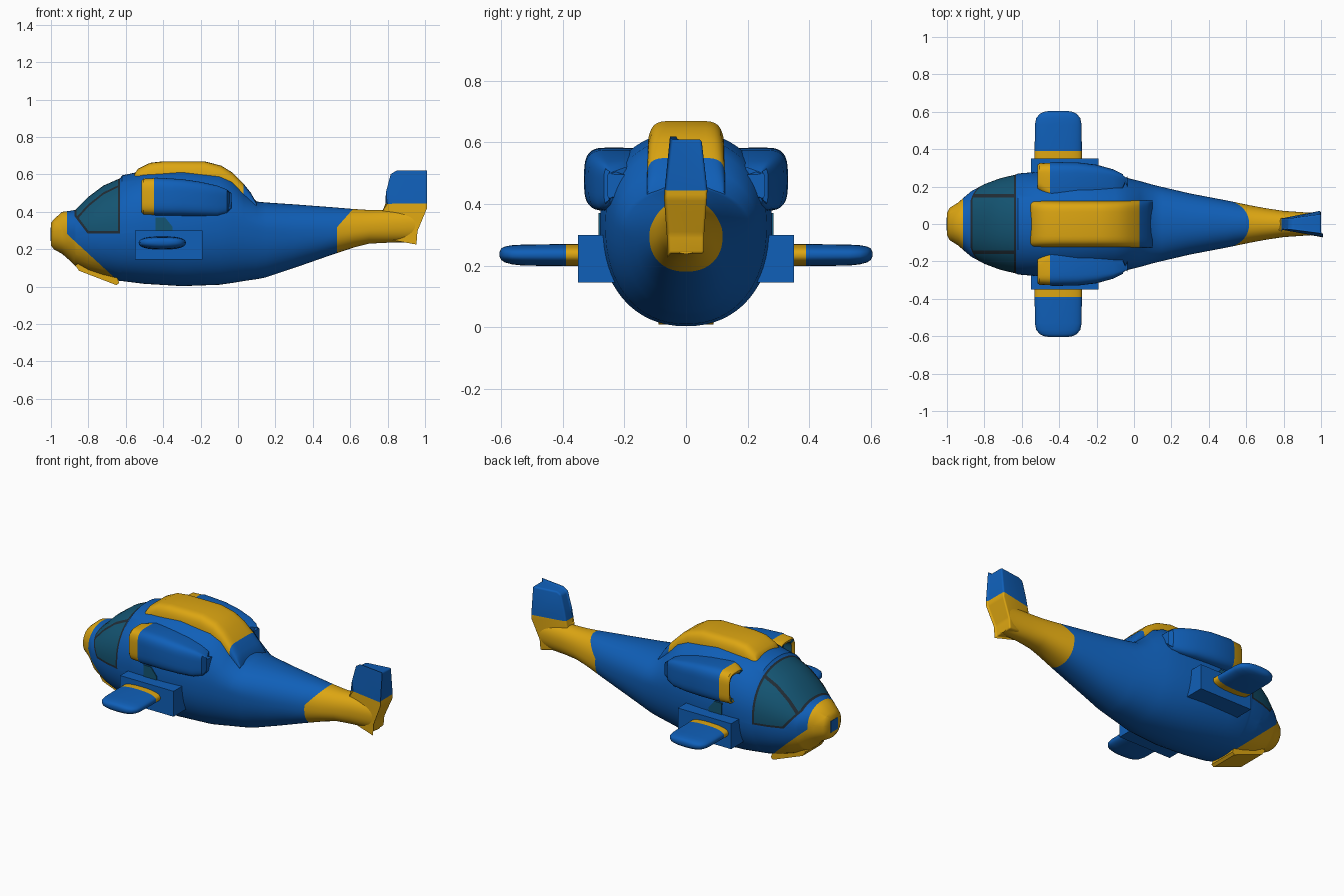
import bpy, bmesh, math
from mathutils import Vector

cube = bpy.data.objects.get("Cube")
if cube:
    bpy.data.objects.remove(cube, do_unlink=True)


def material(name, r, g, b):
    mat = bpy.data.materials.new(name)
    mat.use_nodes = True
    mat.diffuse_color = (r, g, b, 1)
    shader = mat.node_tree.nodes["Principled BSDF"]
    shader.inputs["Base Color"].default_value = (r, g, b, 1)
    shader.inputs["Roughness"].default_value = 0.5
    return mat


materials = [material("blue paint", .005, .115, .48),
             material("gold paint", .72, .38, .006),
             material("teal glass", .007, .09, .17),
             material("dark frame", .015, .025, .035)]
BLUE, GOLD, GLASS, DARK = range(4)


def finish(bm, name, paint, mirrored=False, angle=40):
    """Colour the faces by a rule of their centre and add the object."""
    bmesh.ops.recalc_face_normals(bm, faces=bm.faces)
    for face in bm.faces:
        face.material_index = paint(face.calc_center_median())
    mesh = bpy.data.meshes.new(name)
    bm.to_mesh(mesh)
    bm.free()
    for mat in materials:
        mesh.materials.append(mat)
    obj = bpy.data.objects.new(name, mesh)
    bpy.context.collection.objects.link(obj)
    bpy.ops.object.select_all(action='DESELECT')
    obj.select_set(True)
    bpy.context.view_layer.objects.active = obj
    bpy.ops.object.shade_smooth_by_angle(angle=math.radians(angle))
    if mirrored:
        mirror = obj.modifiers.new("mirror", 'MIRROR')
        mirror.use_axis = (False, True, False)
    return obj


def loft(stations, power=2, sides=48, centre=0, along_y=False):
    """Skin superellipse rings given as (distance, half width, bottom, middle, top)."""
    bm = bmesh.new()
    rings = []
    for d, w, low, mid, high in stations:
        ring = []
        for i in range(sides):
            a = math.tau * i / sides
            c, s = math.cos(a), math.sin(a)
            side = centre + w * math.copysign(abs(c) ** (2 / power), c)
            reach = (high - mid) if s > 0 else (mid - low)
            z = mid + reach * math.copysign(abs(s) ** (2 / power), s)
            ring.append(bm.verts.new((side, d, z) if along_y else (d, side, z)))
        rings.append(ring)
    for r, q in zip(rings, rings[1:]):
        for i in range(sides):
            j = (i + 1) % sides
            bm.faces.new((r[i], r[j], q[j], q[i]))
    bm.faces.new(rings[0])
    bm.faces.new(rings[-1])
    return bm


def prism(profile, y0, y1):
    """Extrude a side profile across the width."""
    bm = bmesh.new()
    near = [bm.verts.new((x, y0, z)) for x, z in profile]
    far = [bm.verts.new((x, y1, z)) for x, z in profile]
    bm.faces.new(near)
    bm.faces.new(far)
    for i in range(len(profile)):
        j = (i + 1) % len(profile)
        bm.faces.new((near[i], near[j], far[j], far[i]))
    return bm


def soften(bm, width):
    sharp = [e for e in bm.edges if e.calc_face_angle(0) > .3]
    bmesh.ops.bevel(bm, geom=sharp, offset=width, segments=4, profile=.5,
                    affect='EDGES', clamp_overlap=True)


def cut(bm, point, normal, low=-2, high=2):
    """Slice the faces lying between two x limits along a plane."""
    faces = [f for f in bm.faces if low < f.calc_center_median().x < high]
    geom = set(faces)
    for f in faces:
        geom.update(f.edges)
        geom.update(f.verts)
    bmesh.ops.bisect_plane(bm, geom=list(geom), plane_co=point, plane_no=normal, dist=1e-5)


# Fuselage: one loft from nose to tail boom
hull = loft([
    (-1, .06, .22, .28, .34), (-.985, .087, .2, .28, .36), (-.94, .115, .175, .28, .4),
    (-.9, .15, .14, .29, .405), (-.87, .175, .11, .29, .41), (-.8, .213, .075, .3, .48),
    (-.72, .243, .05, .31, .54), (-.63, .265, .03, .32, .58), (-.62, .27, .03, .32, .595),
    (-.5, .28, .015, .33, .62), (-.3, .28, .003, .33, .635), (-.1, .262, .01, .33, .615),
    (-.03, .245, .02, .33, .585), (.03, .23, .03, .32, .52), (.1, .21, .04, .31, .455),
    (.15, .198, .05, .3, .45), (.3, .163, .1, .29, .44), (.5, .125, .17, .29, .425),
    (.62, .1, .21, .3, .415), (.7, .085, .23, .31, .41), (.8, .07, .235, .32, .41),
    (.945, .06, .238, .33, .41)], power=2.2, sides=64)

# Canopy outline as planes, each with an inner copy for the frame
FRAME = .012
window = [(Vector((-.63, 0, .4)), Vector((-1, 0, 0))),
          (Vector((-.7, 0, .285)), Vector((0, 0, 1))),
          (Vector((-.88, 0, .385)), Vector((.8, 0, .6))),
          (Vector((-.875, 0, .4)), Vector((1, 0, 0)))]
for point, normal in window:
    cut(hull, point, normal, high=-.6)
    cut(hull, point + normal * FRAME, normal, high=-.62)
PILLAR = (.143, .16)
for y in PILLAR:
    for side in (-1, 1):
        cut(hull, (0, y * side, 0), (0, 1, 0), -.89, -.63)

# Paint borders on the nose and the tail
CHIN = (Vector((-.88, 0, .25)), Vector((.68, 0, .74)))
TAIL = (Vector((.54, 0, .33)), Vector((.75, 0, -.66)))
cut(hull, *CHIN, high=-.6)
cut(hull, (-.915, 0, 0), (1, 0, 0), high=-.8)
cut(hull, *TAIL, low=.3)
cut(hull, (.53, 0, 0), (1, 0, 0), low=.3)


def paint_hull(c):
    depth = min((c - point).dot(normal) for point, normal in window)
    if depth > 0:
        on_pillar = PILLAR[0] < abs(c.y) < PILLAR[1]
        return DARK if depth < FRAME or on_pillar else GLASS
    if c.x < -.915 or (c.x < -.6 and (c - CHIN[0]).dot(CHIN[1]) < 0):
        return GOLD
    if c.x > .53 and (c - TAIL[0]).dot(TAIL[1]) > 0:
        return GOLD
    return BLUE


finish(hull, "fuselage", paint_hull)

# Blue sensor plate on the nose and gold slab under the chin
plate = prism([(-1, .245), (-1, .315), (-.993, .315), (-.993, .245)], -.035, .035)
bmesh.ops.translate(plate, verts=plate.verts, vec=(-.002, 0, 0))
finish(plate, "nose_plate", lambda c: BLUE)
chin = prism([(-.87, .115), (-.85, .085), (-.65, .008), (-.635, .02), (-.65, .06), (-.84, .13)],
             -.09, .09)
soften(chin, .012)
finish(chin, "chin_slab", lambda c: GOLD)

# Roof hood
roofline = [(-.555, .6), (-.535, .63), (-.47, .662), (-.4, .67), (-.18, .67), (-.09, .647),
            (-.03, .61), (.03, .55), (.07, .5), (.1, .445)]
hood = loft([(x, .127, .38, .42, top) for x, top in roofline], power=6)
finish(hood, "roof_hood", lambda c: GOLD if c.x < .03 else BLUE)

# Engine pods with a hollow gold intake
pod = loft([(-.455, .045, .42, .48, .54), (-.505, .05, .41, .48, .55), (-.515, .07, .395, .48, .568),
            (-.505, .078, .385, .48, .577), (-.45, .08, .383, .48, .58), (-.44, .084, .38, .48, .583),
            (-.3, .082, .378, .48, .575), (-.2, .07, .378, .47, .56), (-.11, .045, .38, .46, .54),
            (-.06, .02, .395, .46, .52), (-.035, -.01, .42, .46, .5)], power=3.5, centre=.247)
# Thicken the inner side so the pod sinks into the fuselage
for v in pod.verts:
    if v.co.y < .24 and v.co.x > -.45:
        v.co.y -= .04


def paint_pod(c):
    inside = abs(c.y - .247) < .052 and .405 < c.z < .555
    if c.x < -.45 and inside:
        return GLASS
    return GOLD if c.x < -.45 else BLUE


finish(pod, "engine_pod", paint_pod, mirrored=True)

# Small side windows between pod and sponson
side_window = prism([(-.44, .29), (-.35, .29), (-.35, .32), (-.39, .37), (-.44, .37)], .277, .2845)
finish(side_window, "side_window", lambda c: GLASS, mirrored=True)

# Sponsons
sponson = prism([(-.55, .145), (-.19, .145), (-.19, .3), (-.55, .3)], .18, .35)
soften(sponson, .03)
finish(sponson, "sponson", lambda c: BLUE, mirrored=True)

# Stub wings with a gold root band
wing = loft([(.33, .126, .198, .235, .27), (.39, .126, .198, .235, .27), (.53, .125, .2, .235, .268),
             (.565, .118, .204, .235, .266), (.588, .1, .21, .236, .262), (.6, .075, .218, .237, .256),
             (.605, .045, .228, .237, .246)], power=2.5, centre=-.405, along_y=True)
finish(wing, "stub_wing", lambda c: GOLD if c.y < .39 else BLUE, mirrored=True)

# Tail fin: wedge that widens to the rear and narrows to the top
fin = prism([(.78, .4), (.8, .5), (.825, .595), (.85, .61), (1, .61), (1, .42),
             (.95, .3), (.945, .237), (.82, .26)], -1, 1)
cut(fin, (0, 0, .445), (0, 0, 1))
for v in fin.verts:
    v.co.y *= (.03 + .18 * (v.co.x - .78)) * (1 - 1.6 * max(0, v.co.z - .45))
soften(fin, .01)
finish(fin, "tail_fin", lambda c: GOLD if c.z < .445 else BLUE)
